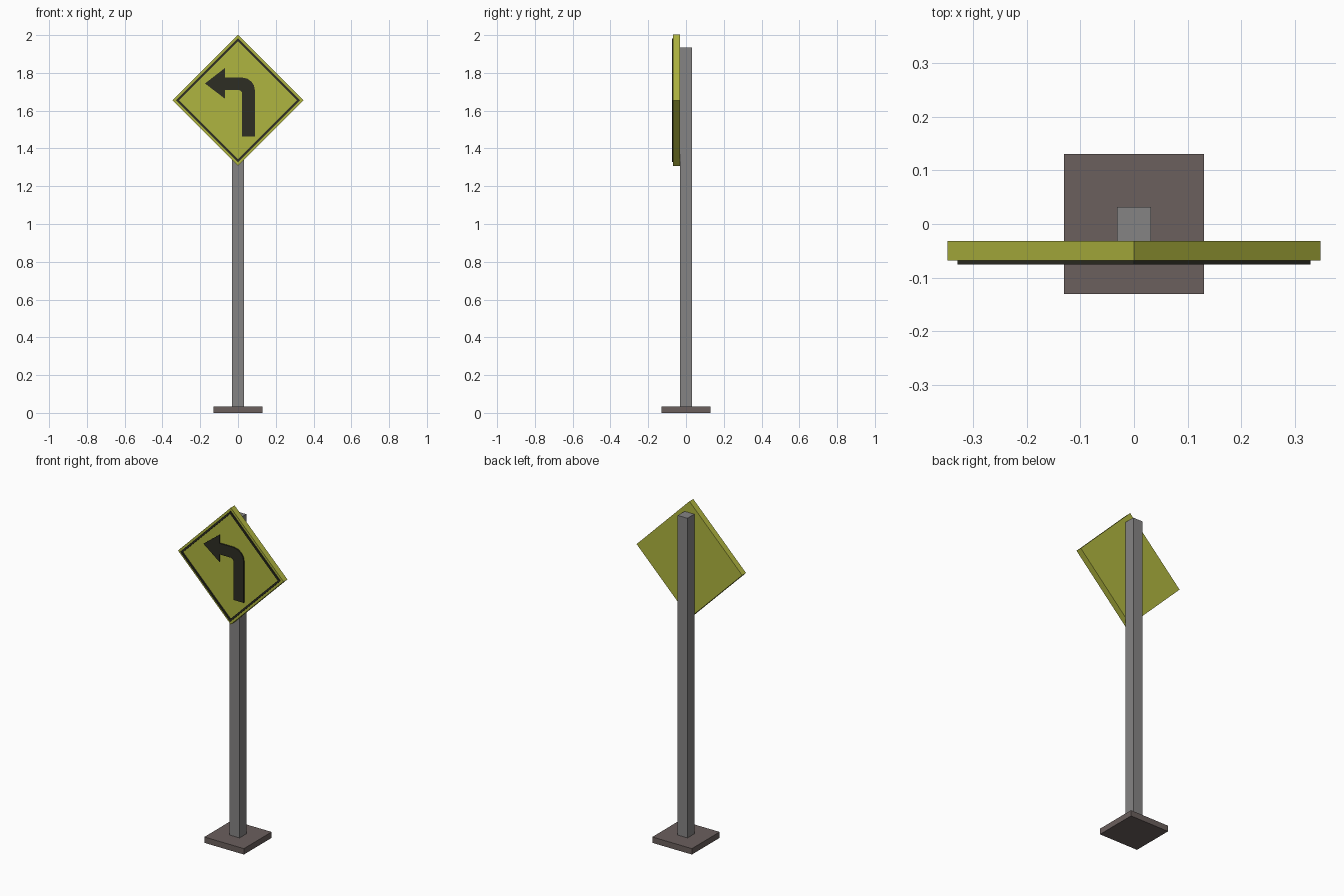
import bpy, bmesh, math

if "Cube" in bpy.data.objects:
    bpy.data.objects.remove(bpy.data.objects["Cube"])

def material(name, rgb):
    m = bpy.data.materials.new(name)
    m.diffuse_color = (*rgb, 1)
    m.use_nodes = True
    m.node_tree.nodes["Principled BSDF"].inputs["Base Color"].default_value = m.diffuse_color
    return m

YELLOW = material("sign yellow", (0.43, 0.46, 0.05))
BLACK = material("sign black", (0.027, 0.027, 0.017))
GREY = material("post grey", (0.235, 0.23, 0.23))
BROWN = material("base brown grey", (0.145, 0.115, 0.11))
CZ = 1.655  # height of the sign centre

def finish(name, bm, mat):
    bmesh.ops.recalc_face_normals(bm, faces=bm.faces)
    me = bpy.data.meshes.new(name)
    bm.to_mesh(me)
    bm.free()
    me.materials.append(mat)
    ob = bpy.data.objects.new(name, me)
    bpy.context.collection.objects.link(ob)
    return ob

def box(name, half, z0, z1, mat):
    bm = bmesh.new()
    bmesh.ops.create_cube(bm, size=1)
    for v in bm.verts:
        v.co = (v.co.x * 2 * half, v.co.y * 2 * half, z0 if v.co.z < 0 else z1)
    return finish(name, bm, mat)

def plate(name, outline, y_back, y_front, mat):
    """Extrude an x-z outline towards the front."""
    bm = bmesh.new()
    f = bm.faces.new([bm.verts.new((x, y_back, z)) for x, z in outline])
    r = bmesh.ops.extrude_face_region(bm, geom=[f])
    for v in r["geom"]:
        if isinstance(v, bmesh.types.BMVert):
            v.co.y = y_front
    return finish(name, bm, mat)

def diamond(r):
    return [(0, CZ - r), (r, CZ), (0, CZ + r), (-r, CZ)]

# Base plate and square post
box("base_plate", 0.13, 0, 0.035, BROWN)
box("post", 0.032, 0.035, 1.934, GREY)

# Diamond sign panel
plate("sign_panel", diamond(0.347), -0.032, -0.068, YELLOW)

# Four mitred border strips
outer, inner = diamond(0.328), diamond(0.313)
for i, side in enumerate(("lower_right", "upper_right", "upper_left", "lower_left")):
    j = (i + 1) % 4
    plate("border_" + side, [outer[i], outer[j], inner[j], inner[i]], -0.067, -0.075, BLACK)

# Left-turn arrow with a rounded outer bend
bend = [(0.022 + 0.068 * math.cos(math.radians(a)), 1.706 + 0.069 * math.sin(math.radians(a)))
        for a in (0, 22.5, 45, 67.5, 90)]
arrow = ([(0.022, 1.463), (0.09, 1.463)] + bend +
         [(-0.07, 1.775), (-0.07, 1.825), (-0.175, 1.744), (-0.07, 1.664),
          (-0.07, 1.709), (0.008, 1.709), (0.022, 1.697)])
plate("turn_arrow", arrow, -0.067, -0.075, BLACK)
